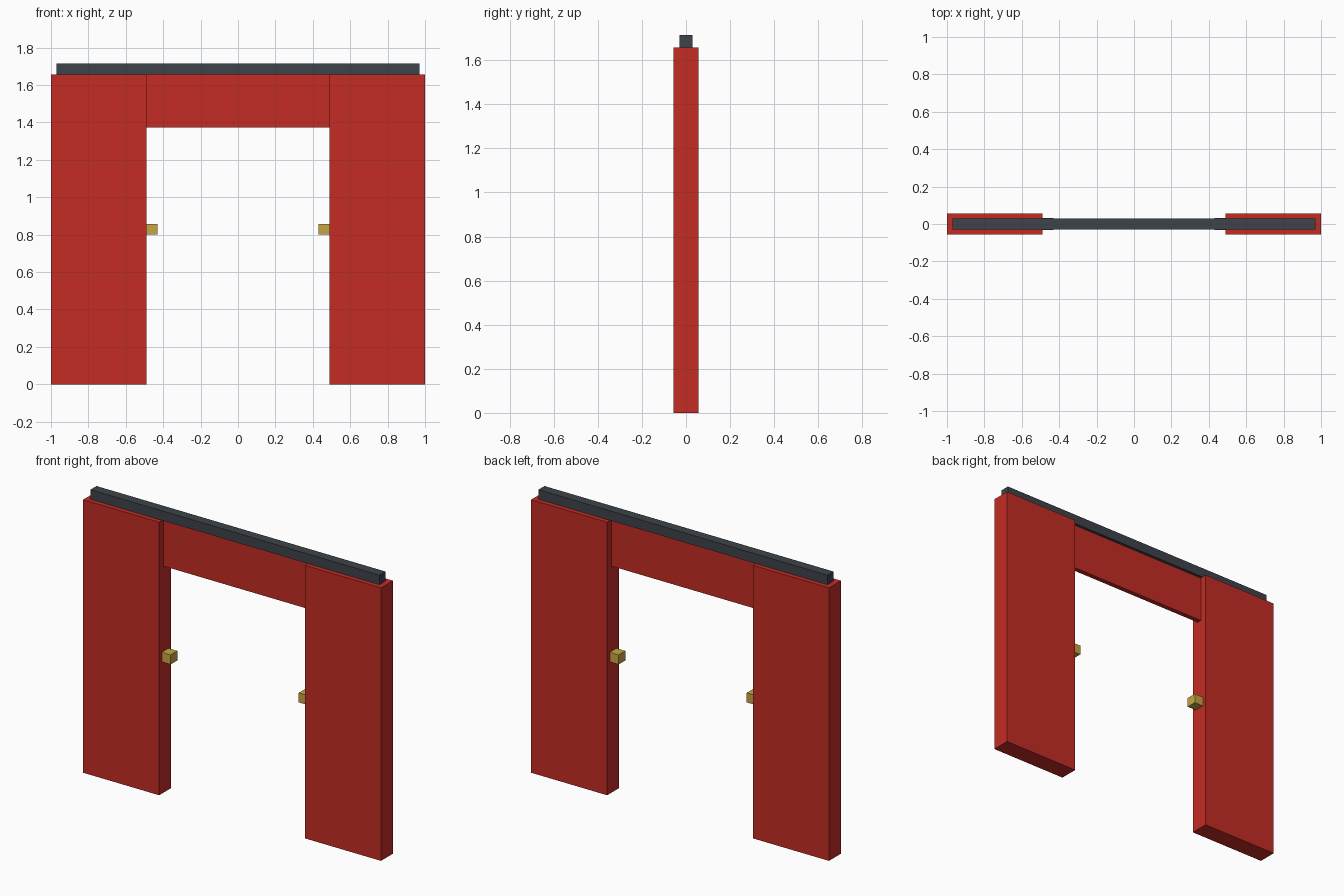
import bpy

cube = bpy.data.objects.get("Cube")
if cube:
    bpy.data.objects.remove(cube, do_unlink=True)


def material(name, rgb):
    mat = bpy.data.materials.new(name)
    mat.use_nodes = True
    color = (*rgb, 1)
    mat.diffuse_color = color
    mat.node_tree.nodes["Principled BSDF"].inputs["Base Color"].default_value = color
    return mat


red = material("red_paint", (0.55, 0.025, 0.018))
charcoal = material("charcoal_metal", (0.048, 0.057, 0.07))
brass = material("brass", (0.57, 0.375, 0.055))


def box(name, x, y, z, mat):
    """Box spanning the given (low, high) range on each axis."""
    spans = (x, y, z)
    bpy.ops.mesh.primitive_cube_add(size=1, location=[(a + b) / 2 for a, b in spans])
    obj = bpy.context.object
    obj.name = name
    obj.scale = [b - a for a, b in spans]
    bpy.ops.object.transform_apply(location=False, rotation=False, scale=True)
    obj.data.materials.append(mat)
    return obj


def centred(half):
    return (-half, half)


PANEL_TOP = 1.657
INNER = 0.489

# Sliding door panels with a handle on each inner edge
for side, s in (("left", 1), ("right", -1)):
    box(side + "_door_panel", sorted((s * INNER, s)), centred(0.057), (0, PANEL_TOP), red)
    box(side + "_handle", sorted((s * 0.43, s * INNER)), centred(0.032), (0.8, 0.858), brass)

# Thin header board set back between the panels
box("header_board", centred(INNER), centred(0.0145), (1.374, PANEL_TOP - 0.002), red)

# Overhead track
box("top_rail", centred(0.97), centred(0.029), (PANEL_TOP, 1.715), charcoal)
